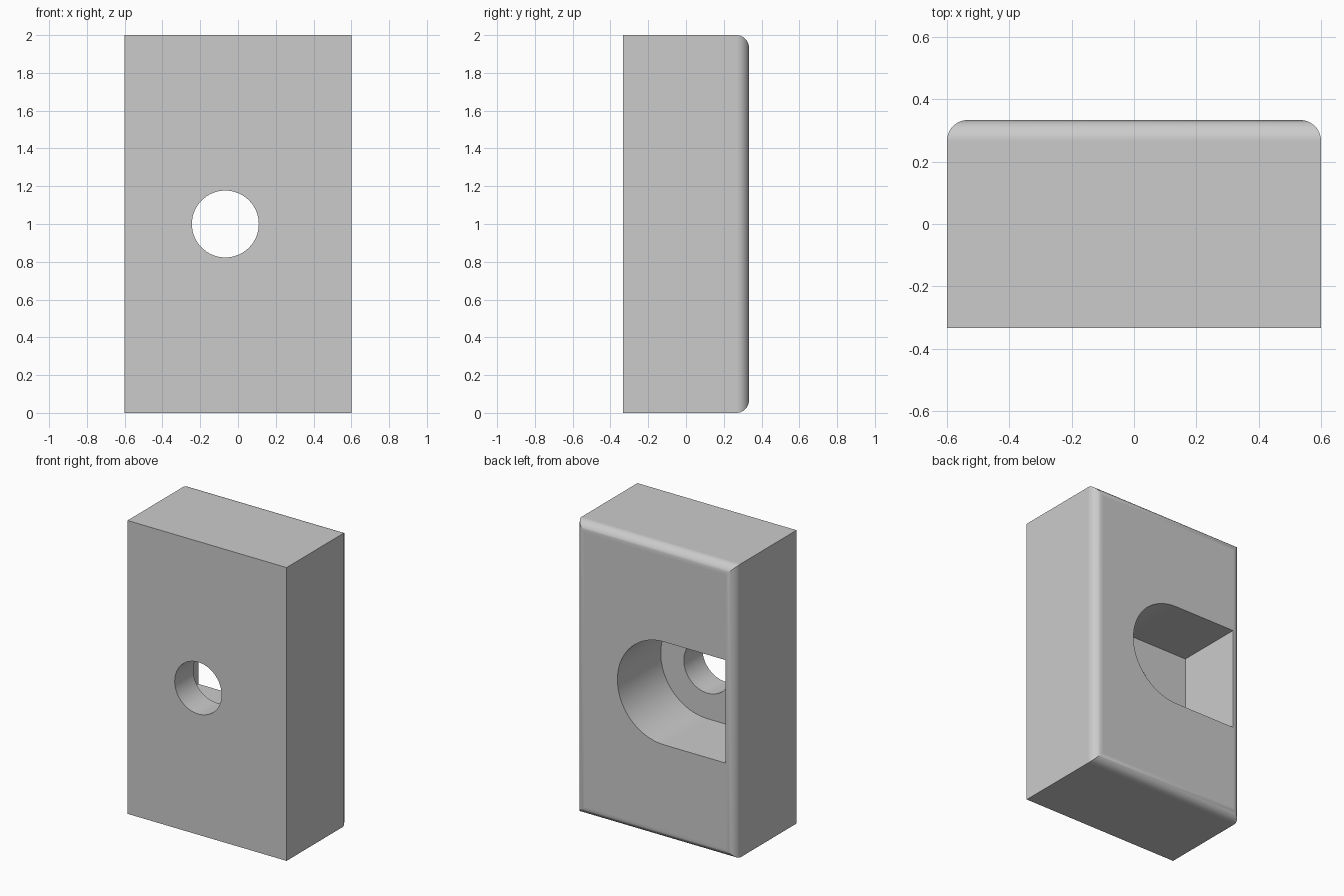
import bpy
import bmesh
from math import cos, sin, pi, radians
from mathutils import Vector

WIDTH, DEPTH, HEIGHT = 1.2, 0.667, 2.0
BACK = DEPTH / 2
FILLET = 0.0667
HOLE_X, HOLE_Z, HOLE_R = -0.067, 1.0, 0.177
POCKET_R, POCKET_END, POCKET_DEPTH = 0.351, -0.533, 0.467

default = bpy.data.objects.get("Cube")
if default:
    bpy.data.objects.remove(default, do_unlink=True)

grey = bpy.data.materials.new("plain grey")
grey.use_nodes = True
colour = (0.6, 0.6, 0.6, 1)
grey.diffuse_color = colour
grey.node_tree.nodes["Principled BSDF"].inputs["Base Color"].default_value = colour


def make_object(name, bm):
    bmesh.ops.recalc_face_normals(bm, faces=bm.faces)
    mesh = bpy.data.meshes.new(name)
    bm.to_mesh(mesh)
    bm.free()
    mesh.materials.append(grey)
    obj = bpy.data.objects.new(name, mesh)
    bpy.context.collection.objects.link(obj)
    return obj


def prism(name, outline, y0, y1):
    """Extrude an (x, z) outline along y."""
    bm = bmesh.new()
    face = bm.faces.new([bm.verts.new((x, y0, z)) for x, z in outline])
    out = bmesh.ops.extrude_face_region(bm, geom=[face])
    verts = [v for v in out["geom"] if isinstance(v, bmesh.types.BMVert)]
    bmesh.ops.translate(bm, verts=verts, vec=(0, y1 - y0, 0))
    return make_object(name, bm)


def arc(radius, start, end, steps):
    angles = [start + (end - start) * i / steps for i in range(steps + 1)]
    return [(HOLE_X + radius * cos(a), HOLE_Z + radius * sin(a)) for a in angles]


# Block with the four edges of its back face rounded
bm = bmesh.new()
bmesh.ops.create_cube(bm, size=1)
bmesh.ops.scale(bm, vec=(WIDTH, DEPTH, HEIGHT), verts=bm.verts)
bmesh.ops.translate(bm, vec=(0, 0, HEIGHT / 2), verts=bm.verts)
back_edges = [e for e in bm.edges if all(v.co.y > 0 for v in e.verts)]
bmesh.ops.bevel(bm, geom=back_edges, offset=FILLET, offset_type='OFFSET',
                segments=10, profile=0.5, affect='EDGES')
block = make_object("block", bm)

# Round through hole, and a pocket with one round and one square end
hole = prism("hole_cutter", arc(HOLE_R, 0, 2 * pi, 64)[:-1], -1, 1)
slot = arc(POCKET_R, -pi / 2, pi / 2, 40)
slot += [(POCKET_END, HOLE_Z + POCKET_R), (POCKET_END, HOLE_Z - POCKET_R)]
pocket = prism("pocket_cutter", slot, BACK - POCKET_DEPTH, 1)

bpy.ops.object.select_all(action='DESELECT')
bpy.context.view_layer.objects.active = block
block.select_set(True)
for cutter in (pocket, hole):
    cut = block.modifiers.new(cutter.name, 'BOOLEAN')
    cut.operation = 'DIFFERENCE'
    cut.solver = 'EXACT'
    cut.object = cutter
    bpy.ops.object.modifier_apply(modifier=cut.name)
    bpy.data.objects.remove(cutter, do_unlink=True)

# Smooth the rounded surfaces and keep the flat faces flat
bpy.ops.object.shade_smooth_by_angle(angle=radians(30))
weighted = block.modifiers.new("flat_face_normals", 'WEIGHTED_NORMAL')
weighted.keep_sharp = True
